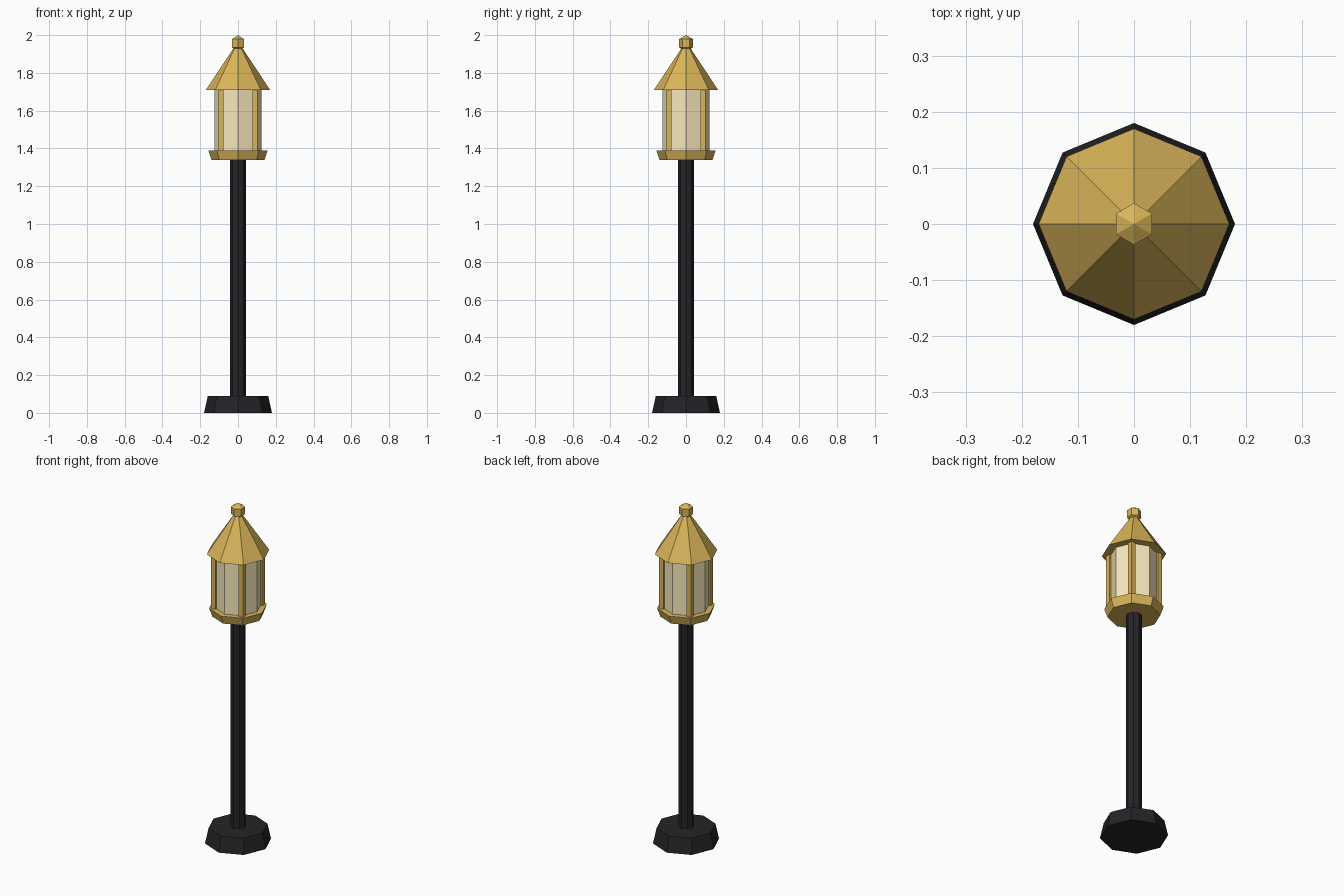
import bpy
from math import pi

if "Cube" in bpy.data.objects:
    bpy.data.objects.remove(bpy.data.objects["Cube"])


def material(name, color):
    m = bpy.data.materials.new(name)
    m.diffuse_color = color
    m.use_nodes = True
    m.node_tree.nodes["Principled BSDF"].inputs["Base Color"].default_value = m.diffuse_color
    return m


BLACK = material("black_iron", (0.018, 0.018, 0.022, 1))
BRASS = material("brass", (0.70, 0.46, 0.10, 1))
GLASS = material("warm_glass", (0.95, 0.82, 0.50, 0.6))


def finish(name, mat):
    ob = bpy.context.object
    ob.name = name
    ob.data.materials.append(mat)
    return ob


# Flat-shaded octagonal section, corners on the x and y axes
def octagon(name, z0, z1, r0, r1, mat):
    bpy.ops.mesh.primitive_cone_add(vertices=8, radius1=r0, radius2=r1,
                                    depth=z1 - z0, location=(0, 0, (z0 + z1) / 2))
    return finish(name, mat)


# Foot, pole, lantern tray, glass and roof
octagon("base", 0, 0.09, 0.18, 0.16, BLACK)
octagon("pole", 0.09, 1.34, 0.042, 0.042, BLACK)
octagon("lantern_tray", 1.34, 1.39, 0.14, 0.157, BRASS)
octagon("lantern_glass", 1.39, 1.71, 0.125, 0.125, GLASS)
octagon("lantern_roof", 1.71, 1.94, 0.17, 0.018, BRASS)

# Four square posts on the diagonals
for i, (sx, sy) in enumerate([(1, 1), (-1, 1), (-1, -1), (1, -1)]):
    bpy.ops.mesh.primitive_cube_add(size=1, location=(sx * 0.09, sy * 0.09, 1.55))
    post = finish(f"lantern_post_{i + 1}", BRASS)
    post.scale = (0.028, 0.028, 0.32)

# Low-poly ball finial
bpy.ops.mesh.primitive_uv_sphere_add(segments=6, ring_count=3, radius=0.043,
                                     location=(0, 0, 1.957))
finish("finial", BRASS)
